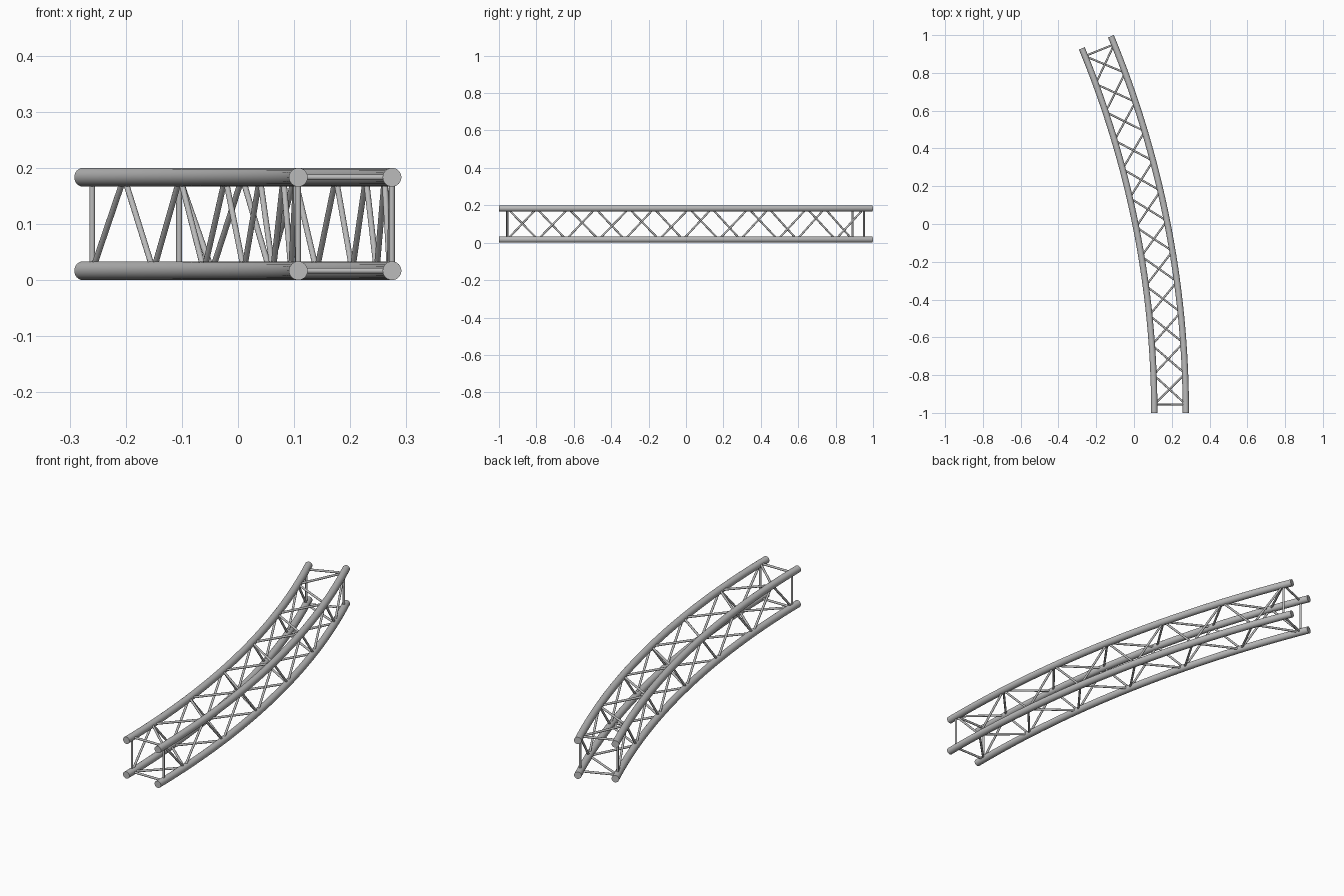
import bpy, bmesh, math
from mathutils import Vector, Matrix

cube = bpy.data.objects.get("Cube")
if cube:
    bpy.data.objects.remove(cube, do_unlink=True)

# Arc layout
CENTER = Vector((-4.9355, -1.0, 0.0))
R_IN, R_OUT = 5.043, 5.21
SWEEP = math.radians(22.5)
Z_LOW, Z_HIGH = 0.0167, 0.1833
TUBE_R, STRUT_R = 0.0167, 0.0052
BAYS = 12
MARGIN = math.radians(0.5)

metal = bpy.data.materials.new("grey metal")
metal.use_nodes = True
grey = (0.5, 0.5, 0.5, 1.0)
metal.diffuse_color = grey
metal.node_tree.nodes["Principled BSDF"].inputs["Base Color"].default_value = grey


def finish(bm, name):
    bmesh.ops.recalc_face_normals(bm, faces=bm.faces)
    mesh = bpy.data.meshes.new(name)
    bm.to_mesh(mesh)
    bm.free()
    mesh.materials.append(metal)
    obj = bpy.data.objects.new(name, mesh)
    bpy.context.collection.objects.link(obj)
    bpy.ops.object.select_all(action='DESELECT')
    obj.select_set(True)
    bpy.context.view_layer.objects.active = obj
    bpy.ops.object.shade_smooth_by_angle(angle=math.radians(40))


def chord(name, radius, z):
    """Round tube swept along the arc, capped at both ends."""
    bm = bmesh.new()
    place = Matrix.Translation(CENTER + Vector((radius, 0, z))) @ Matrix.Rotation(math.pi / 2, 4, 'X')
    ring = bmesh.ops.create_circle(bm, segments=24, radius=TUBE_R, matrix=place)["verts"]
    start = bm.faces.new(ring)
    edges = list(start.edges)
    end = bmesh.ops.spin(bm, geom=edges, cent=CENTER, axis=(0, 0, 1),
                         angle=SWEEP, steps=32)["geom_last"]
    bmesh.ops.contextual_create(bm, geom=[e for e in end if isinstance(e, bmesh.types.BMEdge)])
    finish(bm, name)


def node(corner, i):
    """Joint number i along the chord given by (radius, height)."""
    radius, z = corner
    a = MARGIN + (SWEEP - 2 * MARGIN) * i / BAYS
    return CENTER + Vector((radius * math.cos(a), radius * math.sin(a), z))


def strut(bm, a, b):
    d = b - a
    place = Matrix.Translation((a + b) / 2) @ d.to_track_quat('Z', 'Y').to_matrix().to_4x4()
    bmesh.ops.create_cone(bm, cap_ends=True, segments=12, radius1=STRUT_R,
                          radius2=STRUT_R, depth=d.length, matrix=place)


# Four curved main tubes
inner_low, inner_high = (R_IN, Z_LOW), (R_IN, Z_HIGH)
outer_low, outer_high = (R_OUT, Z_LOW), (R_OUT, Z_HIGH)
for name, corner in (("inner_lower_tube", inner_low), ("inner_upper_tube", inner_high),
                     ("outer_lower_tube", outer_low), ("outer_upper_tube", outer_high)):
    chord(name, *corner)

# Each side: zigzag lacing from even joints to odd joints, plus end bars
sides = (("inner", inner_low, inner_high), ("outer", outer_high, outer_low),
         ("bottom", inner_low, outer_low), ("top", outer_high, inner_high))
for name, even, odd in sides:
    bm = bmesh.new()
    for i in range(BAYS):
        a, b = (even, odd) if i % 2 == 0 else (odd, even)
        strut(bm, node(a, i), node(b, i + 1))
    finish(bm, name + "_lacing")

    bm = bmesh.new()
    for i in (0, BAYS):
        strut(bm, node(even, i), node(odd, i))
    finish(bm, name + "_end_bars")
